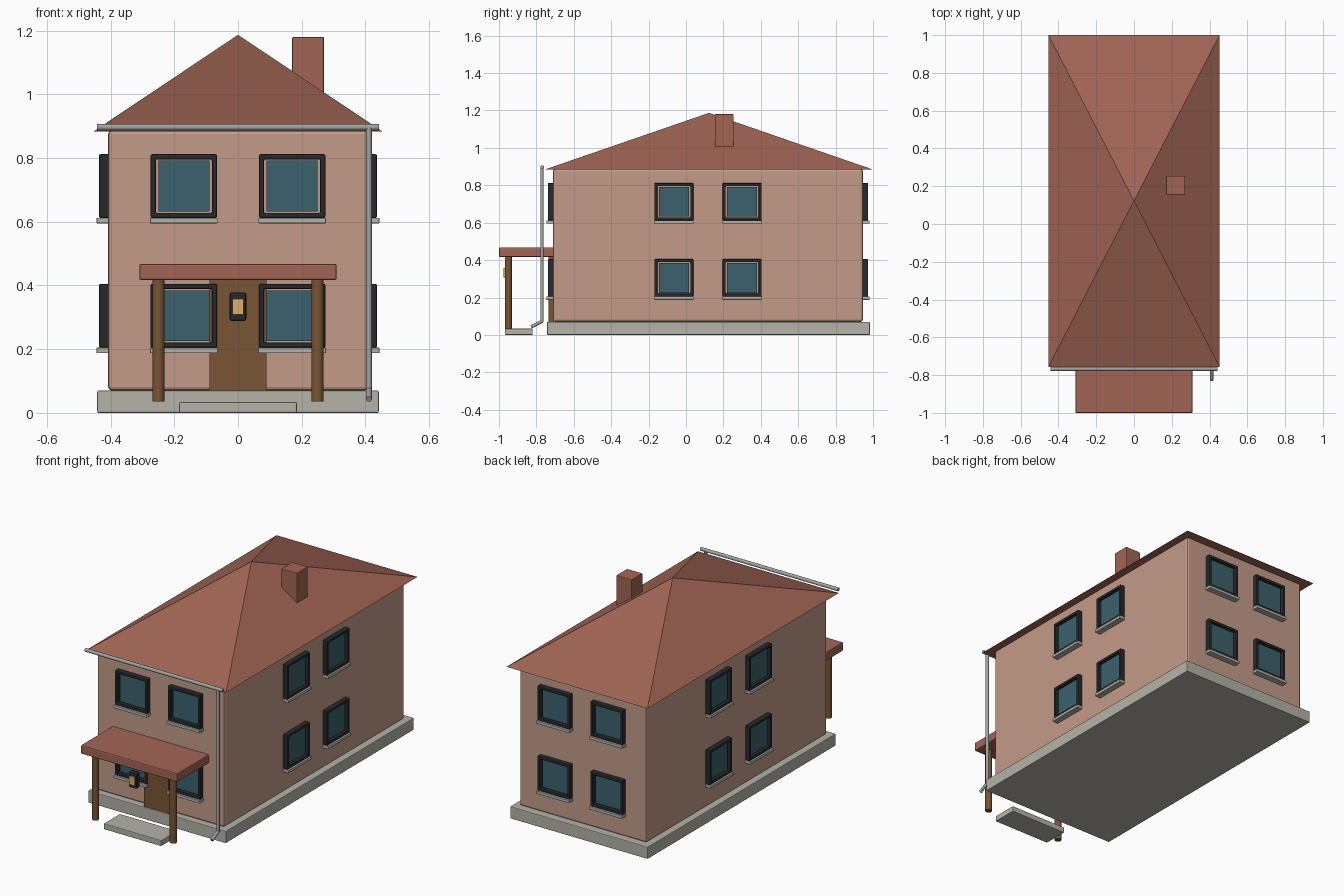
import bpy, bmesh
from math import pi
from mathutils import Vector, Matrix

if "Cube" in bpy.data.objects:
    bpy.data.objects.remove(bpy.data.objects["Cube"])


def material(name, rgb):
    m = bpy.data.materials.new(name)
    m.diffuse_color = (*rgb, 1)
    m.use_nodes = True
    m.node_tree.nodes["Principled BSDF"].inputs["Base Color"].default_value = m.diffuse_color
    return m


WALL = material("plaster", (0.55, 0.33, 0.25))
ROOF = material("roof_red", (0.36, 0.13, 0.09))
STONE = material("stone", (0.46, 0.45, 0.39))
DARK = material("dark_frame", (0.02, 0.022, 0.026))
GLASS = material("glass", (0.045, 0.12, 0.15))
WOOD = material("wood", (0.19, 0.09, 0.035))
METAL = material("metal", (0.36, 0.37, 0.37))
GLOW = material("lamp_glow", (0.75, 0.42, 0.15))


def finish(name, bm, mat, bevel=0, matrix=None):
    if matrix:
        bm.transform(matrix)
    bmesh.ops.recalc_face_normals(bm, faces=bm.faces)
    mesh = bpy.data.meshes.new(name)
    bm.to_mesh(mesh)
    bm.free()
    mesh.materials.append(mat)
    ob = bpy.data.objects.new(name, mesh)
    bpy.context.collection.objects.link(ob)
    if bevel:
        mod = ob.modifiers.new("bevel", "BEVEL")
        mod.width, mod.segments = bevel, 2
    return ob


def add_box(bm, x, y, z):
    size = Vector((x[1] - x[0], y[1] - y[0], z[1] - z[0]))
    mid = Vector((sum(x), sum(y), sum(z))) / 2
    bmesh.ops.create_cube(bm, size=1, matrix=Matrix.Translation(mid) @ Matrix.Diagonal((*size, 1)))


def box(name, x, y, z, mat, bevel=0, matrix=None):
    bm = bmesh.new()
    add_box(bm, x, y, z)
    return finish(name, bm, mat, bevel, matrix)


def rod(name, a, b, r, mat):
    a, b = Vector(a), Vector(b)
    d = b - a
    bm = bmesh.new()
    bmesh.ops.create_cone(bm, cap_ends=True, segments=20, radius1=r, radius2=r, depth=d.length)
    for f in bm.faces:
        f.smooth = len(f.verts) == 4
    return finish(name, bm, mat, 0, Matrix.Translation((a + b) / 2) @ d.to_track_quat("Z", "Y").to_matrix().to_4x4())


def frame(name, w, h, t, y, mat, matrix):
    # rectangular ring: outer half sizes w and h, bar width t, extruded along y
    bm = bmesh.new()
    loops = [[bm.verts.new((sx * (w - k), yy, sz * (h - k)))
              for sx, sz in ((-1, -1), (1, -1), (1, 1), (-1, 1))]
             for k, yy in ((0, y[0]), (t, y[0]), (t, y[1]), (0, y[1]))]
    for i in range(4):
        for j in range(4):
            k, n = (i + 1) % 4, (j + 1) % 4
            bm.faces.new((loops[i][j], loops[i][n], loops[k][n], loops[k][j]))
    return finish(name, bm, mat, 0.004, matrix)


# House body and foundation
box("foundation", (-0.442, 0.442), (-0.743, 0.983), (0, 0.07), STONE, 0.004)
box("walls", (-0.408, 0.408), (-0.711, 0.946), (0.07, 0.887), WALL, 0.012)

# Pyramid roof
bm = bmesh.new()
base = [bm.verts.new(p) for p in ((-0.453, -0.756, 0.884), (0.453, -0.756, 0.884),
                                  (0.453, 1.0, 0.884), (-0.453, 1.0, 0.884))]
apex = bm.verts.new((0, 0.123, 1.187))
bm.faces.new(base)
for i in range(4):
    bm.faces.new((base[i], base[(i + 1) % 4], apex))
finish("roof", bm, ROOF)
box("chimney", (0.17, 0.27), (0.155, 0.255), (0.95, 1.18), ROOF, 0.004)


# Window, modelled facing -y with the wall at y = 0
def window(matrix):
    frame("window_frame", 0.104, 0.1, 0.016, (-0.028, 0.005), DARK, matrix)
    box("window_glass", (-0.08, 0.08), (-0.014, 0.005), (-0.08, 0.08), GLASS, 0, matrix)
    box("window_sill", (-0.106, 0.106), (-0.036, 0.005), (-0.117, -0.1), STONE, 0.002, matrix)


for z in (0.305, 0.712):
    for s in (-1, 1):
        window(Matrix.Translation((0.17 * s, -0.711, z)))
        window(Matrix.Translation((0.17 * s, 0.946, z)) @ Matrix.Rotation(pi, 4, "Z"))
        for y in (-0.065, 0.3):
            window(Matrix.Translation((0.408 * s, y, z)) @ Matrix.Rotation(s * pi / 2, 4, "Z"))

# Door, porch and step
box("door", (-0.09, 0.09), (-0.736, -0.705), (0.07, 0.42), WOOD)
box("porch_roof", (-0.31, 0.31), (-1.0, -0.705), (0.417, 0.468), ROOF, 0.006)
box("step", (-0.185, 0.185), (-0.968, -0.82), (0, 0.034), STONE, 0.004)
for s in (-1, 1):
    rod("porch_post", (0.25 * s, -0.95, 0.035), (0.25 * s, -0.95, 0.42), 0.019, WOOD)

# Lamp at the front of the porch
box("lamp_case", (-0.026, 0.026), (-0.969, -0.935), (0.289, 0.378), DARK, 0.006)
box("lamp_pane", (-0.018, 0.018), (-0.977, -0.965), (0.308, 0.358), GLOW, 0.003)

# Gutter and downpipe
rod("gutter", (-0.442, -0.768, 0.897), (0.442, -0.768, 0.897), 0.01, METAL)
rod("downpipe", (0.411, -0.77, 0.07), (0.411, -0.77, 0.897), 0.009, METAL)
rod("downpipe_outlet", (0.411, -0.768, 0.074), (0.411, -0.828, 0.043), 0.009, METAL)
